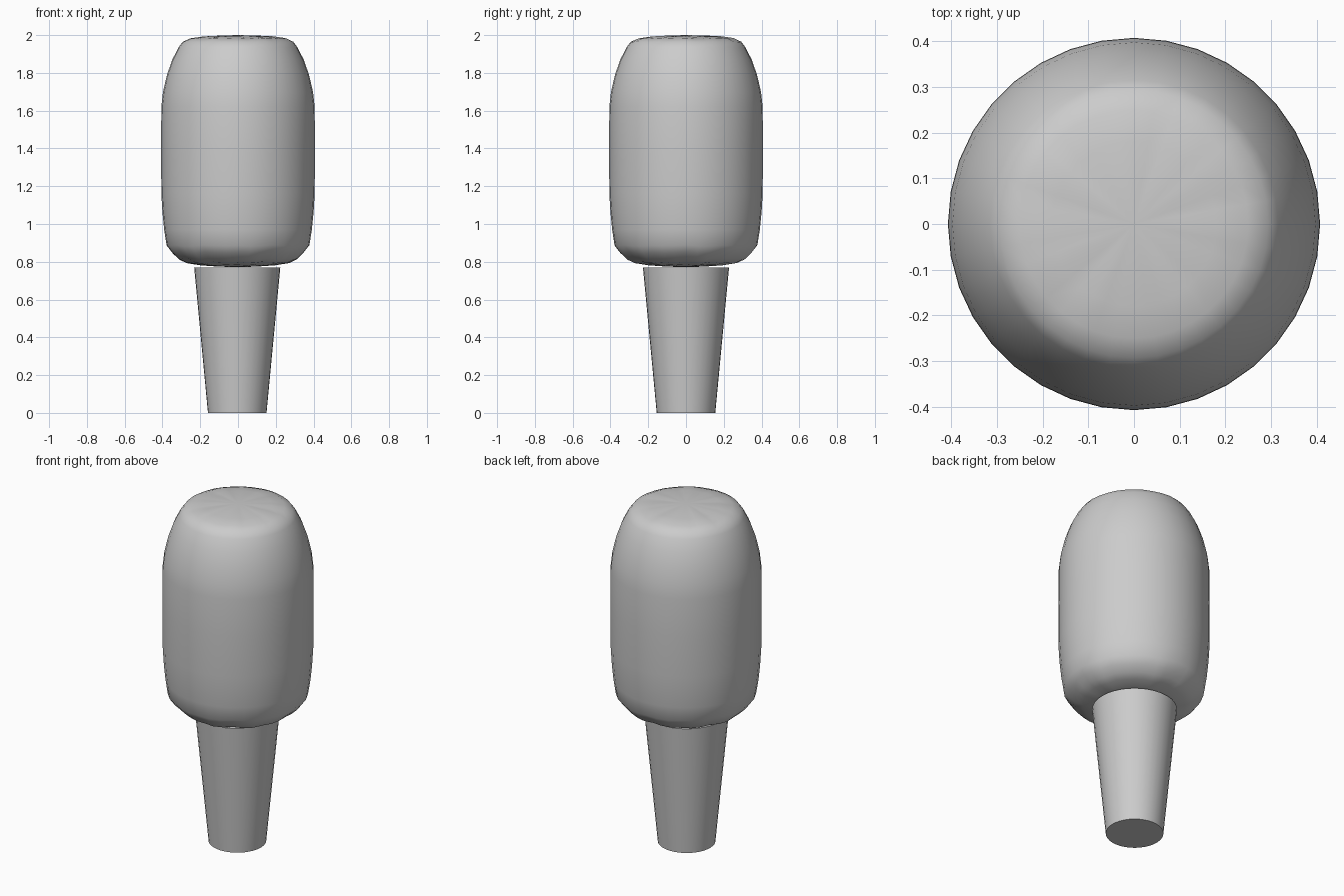
import bpy, bmesh, math

if "Cube" in bpy.data.objects:
    bpy.data.objects.remove(bpy.data.objects["Cube"])

SIDES = 36


def revolve(name, profile, cx=0.0, angle=40):
    """Spin (radius, z, pleat depth) points round z; pleats ripple the rings."""
    bm = bmesh.new()
    rings = []
    for r, z, pleat in profile:
        if r == 0:
            rings.append([bm.verts.new((cx, 0, z))])
            continue
        ring = []
        for i in range(SIDES):
            a = 2 * math.pi * i / SIDES
            ripple = pleat * (0.6 * math.cos(12 * a) + 0.4 * math.cos(7 * a + 1))
            ring.append(bm.verts.new((cx + r * math.cos(a), r * math.sin(a), z + ripple)))
        rings.append(ring)
    for low, high in zip(rings, rings[1:]):
        for i in range(SIDES):
            j = (i + 1) % SIDES
            if len(low) == 1:
                bm.faces.new((low[0], high[j], high[i]))
            elif len(high) == 1:
                bm.faces.new((low[i], low[j], high[0]))
            else:
                bm.faces.new((low[i], low[j], high[j], high[i]))
    bmesh.ops.recalc_face_normals(bm, faces=bm.faces)
    mesh = bpy.data.meshes.new(name)
    bm.to_mesh(mesh)
    bm.free()
    obj = bpy.data.objects.new(name, mesh)
    bpy.context.collection.objects.link(obj)
    bpy.ops.object.select_all(action='DESELECT')
    obj.select_set(True)
    bpy.context.view_layer.objects.active = obj
    bpy.ops.object.shade_smooth_by_angle(angle=math.radians(angle))
    return obj


# Tapered handle with flat ends
revolve("handle", [(0, 0, 0), (0.155, 0, 0), (0.228, 0.77, 0), (0, 0.77, 0)], cx=-0.004)

# Soft rounded head, lightly gathered at the top and bottom
revolve("padded_head", [
    (0, 0.772, 0), (0.1, 0.775, 0.001), (0.2, 0.783, 0.003),
    (0.275, 0.796, 0.005), (0.315, 0.815, 0.006), (0.35, 0.848, 0.006),
    (0.378, 0.885, 0.004), (0.391, 0.97, 0), (0.4, 1.06, 0),
    (0.406, 1.16, 0), (0.407, 1.4, 0), (0.406, 1.62, 0),
    (0.397, 1.7, 0), (0.376, 1.79, 0), (0.348, 1.87, 0),
    (0.315, 1.935, 0), (0.293, 1.964, 0.001), (0.25, 1.982, 0.003),
    (0.18, 1.992, 0.003), (0.09, 1.997, 0.001), (0, 2.0, 0),
], angle=60)
